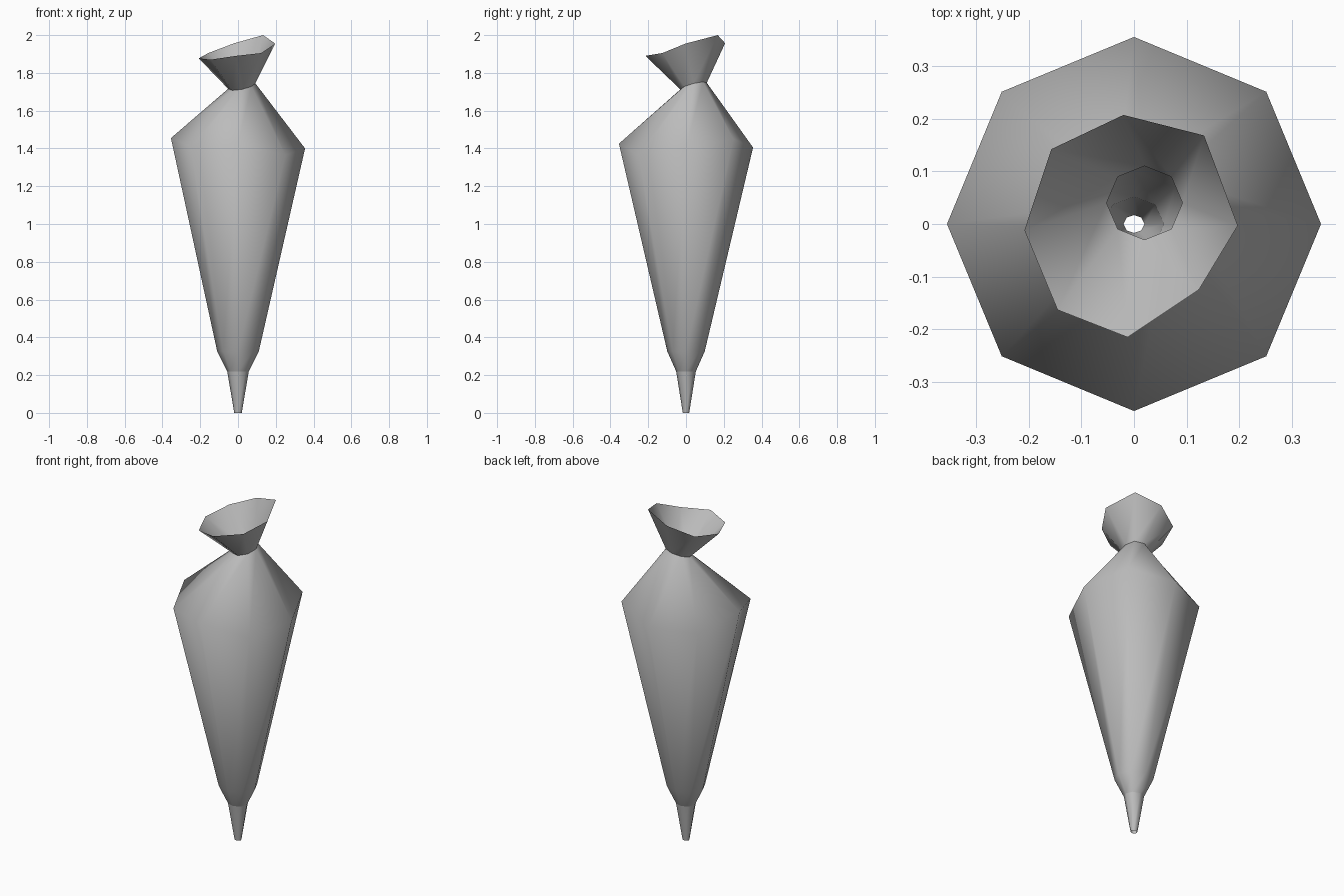
import bpy, bmesh, math
from mathutils import Vector

cube = bpy.data.objects.get("Cube")
if cube:
    bpy.data.objects.remove(cube, do_unlink=True)

SIDES = 8
ANGLES = [2 * math.pi * i / SIDES for i in range(SIDES)]

gray = bpy.data.materials.new("soft_gray")
gray.use_nodes = True
color = (0.5, 0.5, 0.5, 1)
gray.diffuse_color = color
gray.node_tree.nodes["Principled BSDF"].inputs["Base Color"].default_value = color


def ring(rx, ry, z, center=(0, 0), tilt=(0, 0)):
    """Eight-sided elliptical ring, optionally off centre and tilted."""
    points = []
    for a in ANGLES:
        dx, dy = rx * math.cos(a), ry * math.sin(a)
        points.append(Vector((center[0] + dx, center[1] + dy,
                              z + tilt[0] * dx + tilt[1] * dy)))
    return points


def loft(name, rings, smooth_angle):
    """Bridge consecutive rings with quads, open at both ends."""
    bm = bmesh.new()
    loops = [[bm.verts.new(p) for p in r] for r in rings]
    for low, high in zip(loops, loops[1:]):
        for i in range(SIDES):
            j = (i + 1) % SIDES
            bm.faces.new((low[i], low[j], high[j], high[i]))
    mesh = bpy.data.meshes.new(name)
    bm.to_mesh(mesh)
    bm.free()
    mesh.materials.append(gray)
    obj = bpy.data.objects.new(name, mesh)
    bpy.context.collection.objects.link(obj)
    bpy.ops.object.select_all(action="DESELECT")
    obj.select_set(True)
    bpy.context.view_layer.objects.active = obj
    bpy.ops.object.shade_smooth_by_angle(angle=math.radians(smooth_angle))
    return obj


# Tapered nozzle
nozzle_top = ring(0.057, 0.052, 0.22)
loft("nozzle", [ring(0.02, 0.017, 0), nozzle_top], 60)

# Bag body with an uneven shoulder, gathered into a tilted neck
shoulder = ring(0.355, 0.355, 0)
for p, z in zip(shoulder, (1.40, 1.45, 1.405, 1.39, 1.455, 1.41, 1.425, 1.365)):
    p.z = z
neck = ring(0.072, 0.07, 1.73, center=(0.02, 0.04), tilt=(0.2, 0.25))
loft("bag_body", [nozzle_top, ring(0.11, 0.099, 0.325), shoulder, neck], 75)

# Flared open mouth with a wavy rim
rim = [Vector(p) for p in (
    (0.197, -0.003, 1.955), (0.133, 0.168, 2.0), (-0.02, 0.207, 1.957),
    (-0.157, 0.142, 1.905), (-0.208, -0.012, 1.877), (-0.145, -0.163, 1.87),
    (-0.012, -0.215, 1.89), (0.123, -0.125, 1.905))]
loft("bag_mouth", [neck, rim], 60)
